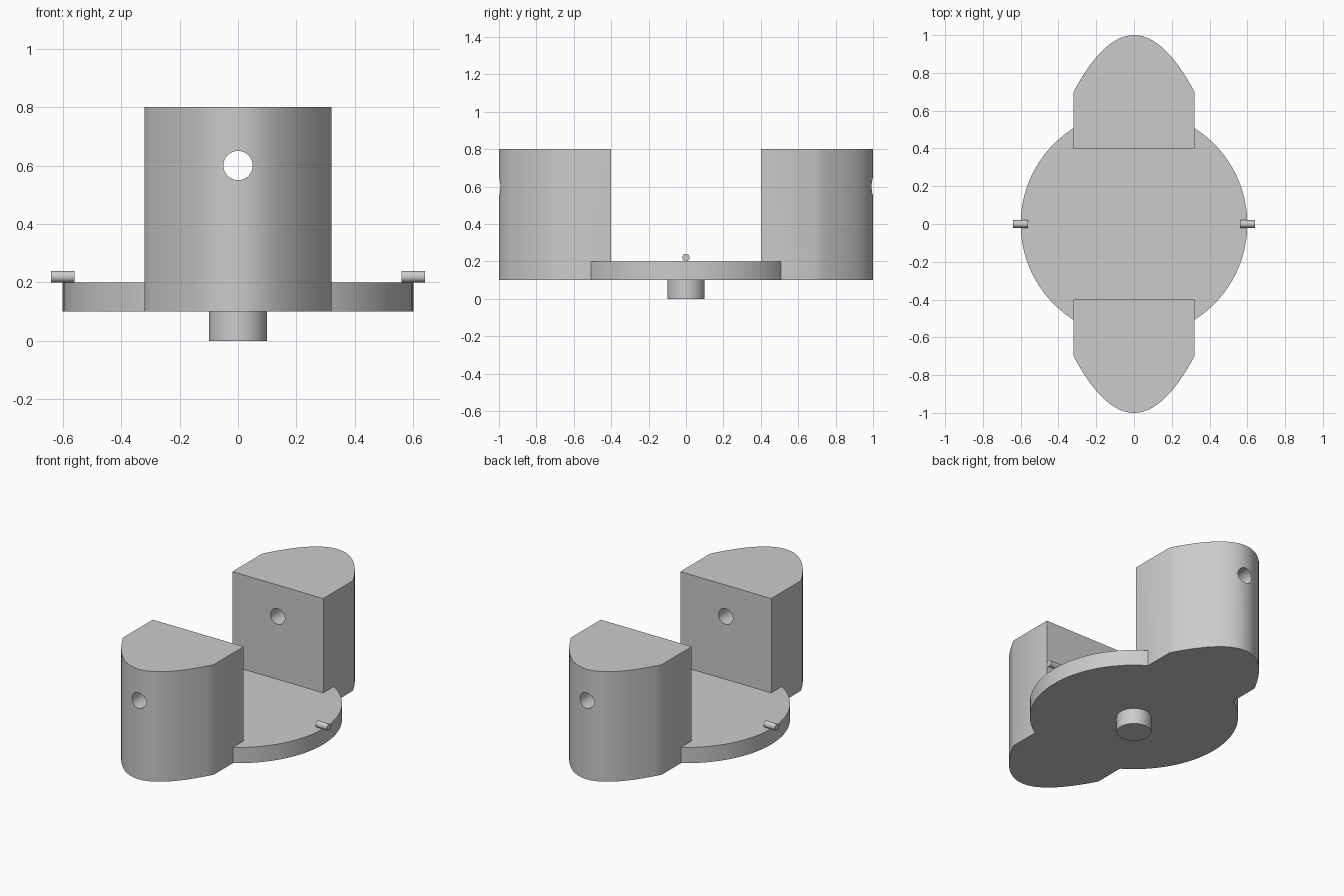
import bpy, bmesh, math
from mathutils import Matrix

if "Cube" in bpy.data.objects:
    bpy.data.objects.remove(bpy.data.objects["Cube"], do_unlink=True)

grey = bpy.data.materials.new("light_grey")
grey.use_nodes = True
colour = (0.6, 0.6, 0.6, 1)
grey.diffuse_color = colour
grey.node_tree.nodes["Principled BSDF"].inputs["Base Color"].default_value = colour


def add_object(name, bm):
    mesh = bpy.data.meshes.new(name)
    bmesh.ops.recalc_face_normals(bm, faces=bm.faces)
    bm.to_mesh(mesh)
    bm.free()
    mesh.materials.append(grey)
    obj = bpy.data.objects.new(name, mesh)
    bpy.context.collection.objects.link(obj)
    return obj


def cylinder(name, radius, length, centre, axis="Z", sides=64):
    turn = {"Z": Matrix(), "X": Matrix.Rotation(math.pi / 2, 4, "Y"),
            "Y": Matrix.Rotation(math.pi / 2, 4, "X")}[axis]
    bm = bmesh.new()
    bmesh.ops.create_cone(bm, cap_ends=True, segments=sides, radius1=radius,
                          radius2=radius, depth=length,
                          matrix=Matrix.Translation(centre) @ turn)
    return add_object(name, bm)


def jaw_block(name, side):
    # straight sides with a parabolic outer face
    half, inner, shoulder, tip, steps = 0.32, 0.4, 0.7, 1.0, 32
    outline = [(half, inner)]
    for i in range(steps + 1):
        t = 1 - 2 * i / steps
        outline.append((half * t, tip - (tip - shoulder) * t * t))
    outline.append((-half, inner))
    bm = bmesh.new()
    base = bm.faces.new([bm.verts.new((x, side * y, 0.1)) for x, y in outline])
    grown = bmesh.ops.extrude_face_region(bm, geom=[base], use_keep_orig=True)
    top = [v for v in grown["geom"] if isinstance(v, bmesh.types.BMVert)]
    bmesh.ops.translate(bm, verts=top, vec=(0, 0, 0.7))
    return add_object(name, bm)


def cut_or_join(obj, other, operation):
    mod = obj.modifiers.new(operation.lower(), "BOOLEAN")
    mod.operation, mod.solver, mod.object = operation, "EXACT", other
    bpy.ops.object.select_all(action="DESELECT")
    bpy.context.view_layer.objects.active = obj
    obj.select_set(True)
    bpy.ops.object.modifier_apply(modifier=mod.name)


# Round base with the two drilled blocks fused on
body = cylinder("base_and_blocks", 0.6, 0.1, (0, 0, 0.15), sides=96)
drill = cylinder("hole_cutter", 0.05, 3, (0, 0, 0.6), "Y", 48)
blocks = [jaw_block("front_block", -1), jaw_block("back_block", 1)]
for block in blocks:
    cut_or_join(body, block, "UNION")
cut_or_join(body, drill, "DIFFERENCE")
for helper in blocks + [drill]:
    bpy.data.objects.remove(helper, do_unlink=True)

# Stem under the base and the small side pins
parts = [body, cylinder("bottom_stem", 0.1, 0.1, (0, 0, 0.05))]
for name, side in (("left_pin", 1), ("right_pin", -1)):
    parts.append(cylinder(name, 0.02, 0.08, (side * 0.6, 0, 0.22), "X", 32))

bpy.ops.object.select_all(action="DESELECT")
for part in parts:
    part.select_set(True)
bpy.context.view_layer.objects.active = body
bpy.ops.object.shade_smooth_by_angle(angle=math.radians(30))
